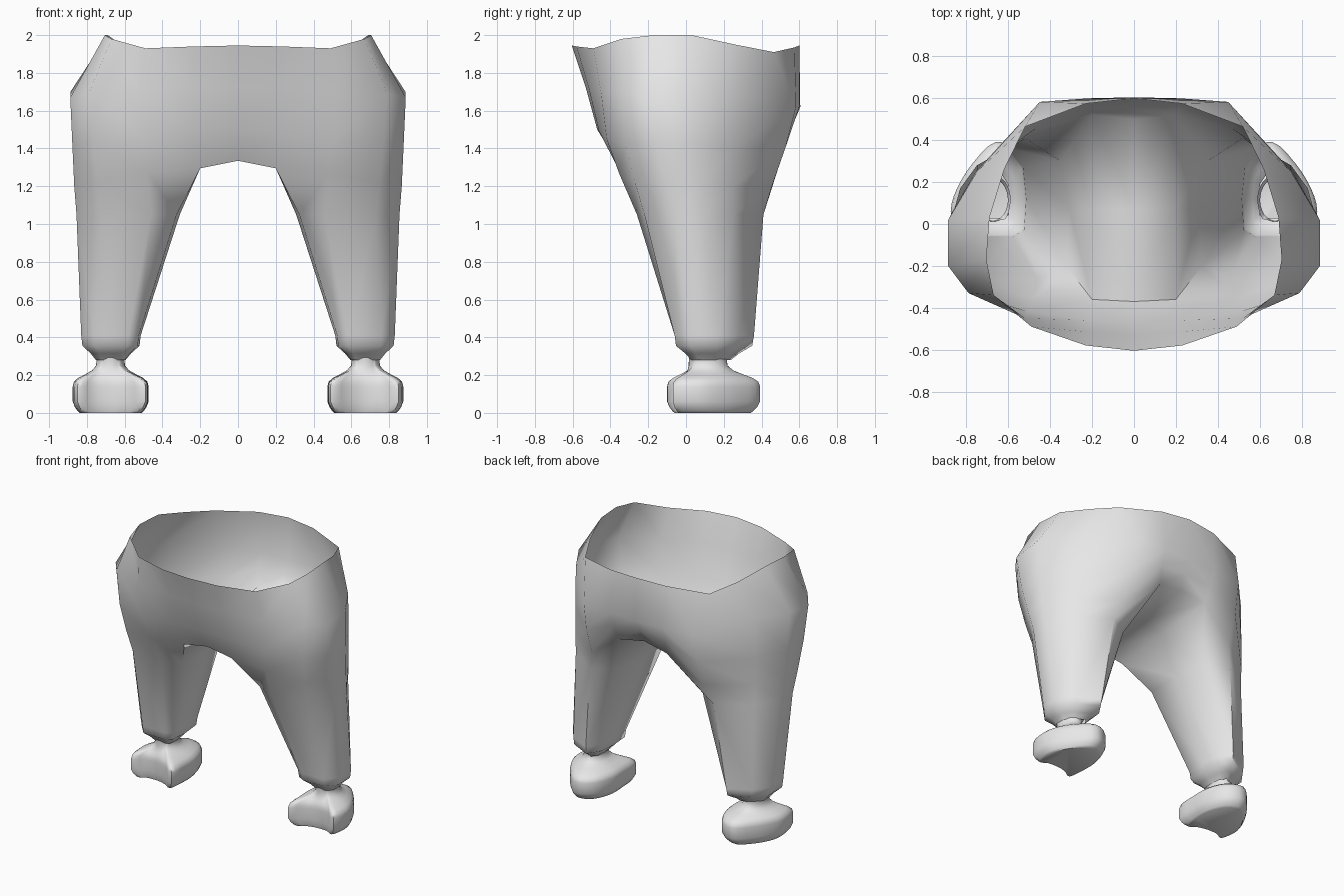
import bpy, bmesh, math
from mathutils import Vector

if "Cube" in bpy.data.objects:
    bpy.data.objects.remove(bpy.data.objects["Cube"])

grey = bpy.data.materials.new("plain_grey")
grey.diffuse_color = (0.8, 0.8, 0.8, 1)
grey.use_nodes = True
grey.node_tree.nodes["Principled BSDF"].inputs["Base Color"].default_value = grey.diffuse_color


def loft(bm, rings, closed):
    """Bridge consecutive rings (listed bottom to top, counter-clockwise)."""
    for lo, hi in zip(rings, rings[1:]):
        n = len(lo)
        for i in range(n if closed else n - 1):
            j = (i + 1) % n
            bm.faces.new((lo[i], lo[j], hi[j], hi[i]))


def finish(bm, name, angle):
    """Make the object, mirror it across x and smooth it."""
    mesh = bpy.data.meshes.new(name)
    bm.to_mesh(mesh)
    bm.free()
    obj = bpy.data.objects.new(name, mesh)
    bpy.context.collection.objects.link(obj)
    mesh.materials.append(grey)
    mod = obj.modifiers.new("mirror", 'MIRROR')
    mod.use_clip = True
    bpy.ops.object.select_all(action='DESELECT')
    obj.select_set(True)
    bpy.context.view_layer.objects.active = obj
    bpy.ops.object.modifier_apply(modifier="mirror")
    bpy.ops.object.shade_smooth_by_angle(angle=math.radians(angle))


# ---- trousers: one leg and half of the waist, open at the top ----
bm = bmesh.new()


def ring(points):
    return [bm.verts.new(p) for p in points]


# hem and ankle taper, scaled from one cross-section
hem = [(.525, -.03), (.58, -.06), (.76, -.06), (.83, .02), (.83, .17),
       (.75, .28), (.59, .36), (.53, .27), (.515, .12)]
cx, cy = .675, .115
legs = [ring([(cx + (x - cx) * s, cy + (y - cy) * s, z) for x, y in hem])
        for z, s in ((.28, .5), (.315, .68), (.355, .96), (.41, 1))]
# thigh, with the inner back set in behind a ridge
legs.append(ring([(x, y, 1.05) for x, y in (
    (.325, -.2), (.46, -.26), (.73, -.22), (.855, -.06), (.855, .08),
    (.75, .25), (.52, .41), (.35, .30), (.308, .07))]))
# leg top, inner side ending in the crotch edge
legs.append(ring([(.20, -.36, 1.295), (.48, -.355, 1.27), (.75, -.27, 1.22),
                  (.867, -.1, 1.2), (.866, .06, 1.2), (.755, .25, 1.2),
                  (.47, .455, 1.2), (.20, .52, 1.395), (.19, .07, 1.335)]))
loft(bm, legs, True)

# crotch strip
top = legs[-1]
front, mid, back = ring([(0, -.37, 1.335), (0, .07, 1.375), (0, .5, 1.425)])
bm.faces.new((front, mid, top[8], top[0]))
bm.faces.new((mid, back, top[7], top[8]))

# belly, hips and waist rim, from front centre to back centre
belly = ring([(0, -.47, 1.5), (.22, -.46, 1.49), (.50, -.42, 1.45),
              (.77, -.32, 1.43), (.877, -.16, 1.42), (.876, .04, 1.42),
              (.755, .25, 1.4), (.47, .525, 1.4), (.22, .56, 1.51),
              (0, .555, 1.53)])
hips = ring([(0, -.53, 1.72), (.22, -.515, 1.72), (.52, -.45, 1.7),
             (.79, -.33, 1.69), (.888, -.2, 1.67), (.887, .02, 1.7),
             (.75, .25, 1.7), (.45, .583, 1.62), (.22, .6, 1.62),
             (0, .605, 1.62)])
rim = ring([(0, -.605, 1.945), (.23, -.58, 1.94), (.49, -.49, 1.93),
            (.67, -.34, 1.98), (.705, -.17, 2.0), (.69, .03, 2.0),
            (.62, .26, 1.95), (.52, .465, 1.91), (.23, .575, 1.935),
            (0, .6, 1.945)])
loft(bm, [[front] + top[:8] + [back], belly, hips, rim], False)
finish(bm, "trousers", 65)

# ---- shoes: pinched ankle flaring to a sole with a hollow front ----
plan = [(.49, -.10), (.58, -.05), (.67, -.02), (.77, -.03), (.85, -.07),
        (.875, .06), (.845, .17), (.77, .29), (.66, .392), (.54, .34),
        (.48, .20), (.475, .05)]


def spline(pts, steps=3):
    """Closed smooth curve through the points."""
    out, n = [], len(pts)
    for i in range(n):
        a, b, c, d = (Vector(pts[(i + k) % n]) for k in (-1, 0, 1, 2))
        for s in range(steps):
            t = s / steps
            out.append(b + (c - a) * t * .5
                       + (2 * a - 5 * b + 4 * c - d) * t * t * .5
                       + (3 * b - a - 3 * c + d) * t ** 3 * .5)
    return out


bm = bmesh.new()
outline = spline(plan)
levels = [(0, .72), (.01, .8), (.03, .91), (.06, 1), (.14, 1), (.165, .95),
          (.185, .78), (.205, .48), (.225, .2), (.25, .03), (.29, 0),
          (.31, .1)]
rings = []
for z, t in levels:
    row = []
    for p in outline:
        a = math.atan2(p.y - cy, p.x - cx)
        neck = Vector((cx + .073 * math.cos(a), cy + .1 * math.sin(a)))
        q = neck.lerp(p, t)
        row.append(bm.verts.new((q.x, q.y, z)))
    rings.append(row)
loft(bm, rings, True)
bm.faces.new(rings[0][::-1])
finish(bm, "shoes", 50)
